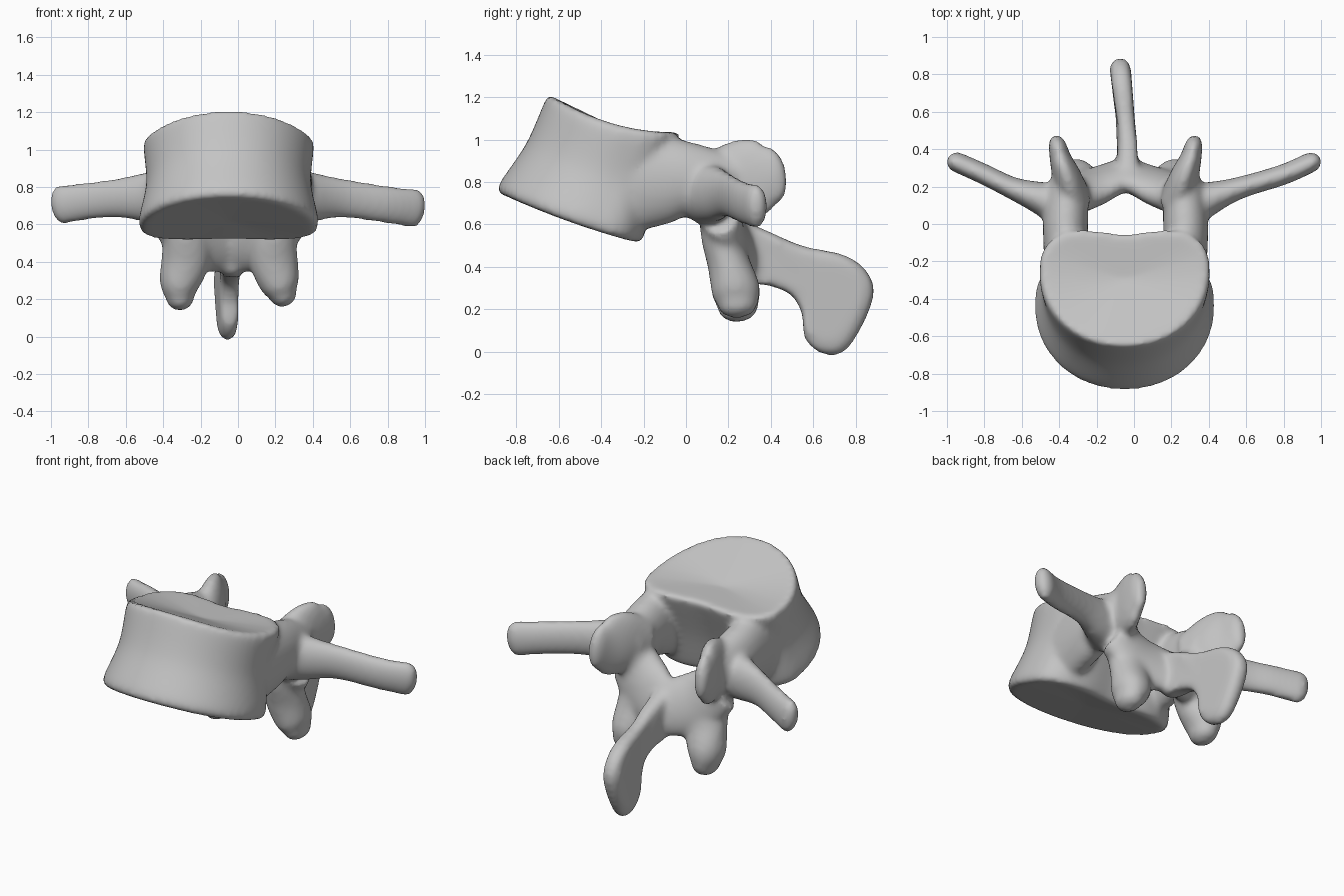
import bpy, bmesh, math
from mathutils import Vector

if "Cube" in bpy.data.objects:
    bpy.data.objects.remove(bpy.data.objects["Cube"], do_unlink=True)

MID = -0.045          # x of the plane of symmetry
SEG = 32
bone = bpy.data.materials.new("bone grey")
bone.use_nodes = True
bone.diffuse_color = (0.55, 0.55, 0.55, 1)
bone.node_tree.nodes["Principled BSDF"].inputs["Base Color"].default_value = (0.55, 0.55, 0.55, 1)
parts = []


def spline(rows, steps=5, closed=False):
    """Catmull-Rom through rows of numbers."""
    n, out = len(rows), []
    pick = (lambda i: rows[i % n]) if closed else (lambda i: rows[max(0, min(n - 1, i))])
    for i in range(n if closed else n - 1):
        p, q, r, s = (pick(i + k) for k in (-1, 0, 1, 2))
        for k in range(steps):
            t = k / steps
            out.append([0.5 * (2 * b + (c - a) * t + (2 * a - 5 * b + 4 * c - d) * t * t
                               + (3 * b - a - 3 * c + d) * t ** 3) for a, b, c, d in zip(p, q, r, s)])
    return out if closed else out + [list(rows[-1])]


def loft(name, rings, dish=(0, 0)):
    """Skin closed rings; each end is a fan around a centre moved by dish in z."""
    bm = bmesh.new()
    loops = [[bm.verts.new(p) for p in ring] for ring in rings]
    n = len(loops[0])
    for lo, hi in zip(loops, loops[1:]):
        for i in range(n):
            bm.faces.new((lo[i], lo[(i + 1) % n], hi[(i + 1) % n], hi[i]))
    for loop, dz in ((loops[0], dish[0]), (loops[-1], dish[1])):
        centre = sum((v.co for v in loop), Vector()) / n
        hub = bm.verts.new(centre + Vector((0, 0, dz)))
        for i in range(n):
            bm.faces.new((loop[i], loop[(i + 1) % n], hub))
    bmesh.ops.recalc_face_normals(bm, faces=bm.faces)
    mesh = bpy.data.meshes.new(name)
    bm.to_mesh(mesh)
    bm.free()
    obj = bpy.data.objects.new(name, mesh)
    bpy.context.collection.objects.link(obj)
    parts.append(obj)


def limb(name, side, stations, wide, cap=0.6):
    """Oval limb; station = offset from midplane, y, z, half size along wide, other half size."""
    rows = spline(stations)
    pts = [Vector((MID + side * r[0], r[1], r[2])) for r in rows]
    wide = Vector((wide[0] * side, wide[1], wide[2]))
    rings = []

    def ring(p, t, a, b):
        u = (wide - t * wide.dot(t)).normalized()
        v = t.cross(u)
        rings.append([p + u * a * math.cos(k * math.tau / SEG) + v * b * math.sin(k * math.tau / SEG)
                      for k in range(SEG)])

    for i, (p, r) in enumerate(zip(pts, rows)):
        t = (pts[min(i + 1, len(pts) - 1)] - pts[max(i - 1, 0)]).normalized()
        ring(p, t, r[3], r[4])
    for k in range(1, 5):      # rounded tip
        ang = k * math.pi / 10
        f = math.cos(ang)
        ring(p + t * cap * r[3] * math.sin(ang), t, r[3] * f, r[4] * f)
    loft(name, rings)


# Vertebral body: kidney-shaped tilted sections
# section = y, z of the widest line, half width, front reach, back reach, slope, curvature
sections = [(-0.46, 0.58, 0.455, 0.41, 0.26, -0.33, 0.15), (-0.45, 0.62, 0.48, 0.43, 0.28, -0.33, 0.15),
            (-0.36, 0.82, 0.44, 0.395, 0.26, -0.3, 0.25), (-0.27, 1.02, 0.455, 0.395, 0.26, -0.21, 0.5),
            (-0.255, 1.055, 0.435, 0.39, 0.25, -0.2, 0.5)]
rings = []
for y, z, w, front, back, slope, curve in spline(sections):
    ring = []
    for k in range(64):
        c, s = math.cos(k * math.tau / 64), math.sin(k * math.tau / 64)
        u = w * math.copysign(abs(c) ** (0.85 if s > 0 else 0.95), c)
        v = back * s ** 0.6 - 0.05 * s * math.exp(-(u / 0.2) ** 2) if s > 0 else front * s
        ring.append((MID - 0.005 + u, y + v, z + v * slope + v * v * curve))
    rings.append(ring)
loft("vertebral_body", rings, dish=(0.02, -0.05))

# Paired processes
for side, label in ((1, "left"), (-1, "right")):
    limb(label + "_pedicle", side,
         [(0.31, -0.27, 0.8, 0.24, 0.12), (0.32, -0.1, 0.81, 0.21, 0.12),
          (0.32, 0.02, 0.81, 0.175, 0.12), (0.31, 0.2, 0.77, 0.16, 0.11)], (0, 0, 1), 0.3)
    limb(label + "_superior_articular_process", side,
         [(0.27, 0.1, 0.78, 0.14, 0.09), (0.31, 0.24, 0.81, 0.185, 0.08),
          (0.345, 0.34, 0.82, 0.185, 0.06), (0.36, 0.4, 0.83, 0.14, 0.05)], (0, 0, 1), 0.55)
    tip = 0.01 * side
    limb(label + "_inferior_articular_process", side,
         [(0.29, 0.15, 0.75, 0.1, 0.1), (0.24, 0.17, 0.55, 0.1, 0.12), (0.235, 0.2, 0.42, 0.1, 0.13),
          (0.265, 0.235, 0.29, 0.115, 0.11), (0.275 + tip, 0.245, 0.215 + tip, 0.095, 0.075)], (0, 1, 0), 0.7)
    limb(label + "_lamina", side,
         [(0.3, 0.15, 0.66, 0.15, 0.1), (0.16, 0.205, 0.54, 0.18, 0.085), (0.0, 0.27, 0.49, 0.16, 0.075)],
         (0, -0.35, 1), 0.2)
    drop = 0.0 if side < 0 else -0.02
    reach = MID * side
    limb(label + "_transverse_process", side,
         [(0.3, 0.08, 0.75, 0.15, 0.14), (0.43, 0.13, 0.745, 0.135, 0.095), (0.6, 0.19, 0.74, 0.105, 0.06),
          (0.8 - reach, 0.265, 0.725 + drop, 0.1, 0.055),
          (0.945 - reach, 0.33, 0.705 + drop, 0.105, 0.054)], (0.15, 0, 1), 0.55)

# Spinous process: side outline with a rounded thickness
outline = [(0.22, 0.62), (0.36, 0.58), (0.55, 0.5), (0.75, 0.455), (0.86, 0.37), (0.885, 0.26),
           (0.82, 0.1), (0.74, -0.005), (0.64, -0.01), (0.56, 0.06), (0.545, 0.18), (0.49, 0.27),
           (0.38, 0.315), (0.24, 0.35)]
edge = spline(outline, 4, closed=True)
rings = []
for f, scale in ((-1, 0.82), (-0.75, 0.94), (-0.3, 1), (0.3, 1), (0.75, 0.94), (1, 0.82)):
    ring = []
    for y, z in edge:
        half = 0.045 + 0.03 * abs(y - 0.5)
        bend = MID + 0.015 - 0.09 * max(0, y - 0.4)
        ring.append((bend + f * half, 0.6 + (y - 0.6) * scale, 0.32 + (z - 0.32) * scale))
    rings.append(ring)
loft("spinous_process", rings)

# Fuse everything into one smooth bone
bpy.ops.object.select_all(action="DESELECT")
for obj in parts:
    obj.select_set(True)
bpy.context.view_layer.objects.active = parts[0]
bpy.ops.object.join()
vertebra = bpy.context.view_layer.objects.active
vertebra.name = "vertebra"
vertebra.data.materials.clear()
vertebra.data.materials.append(bone)
fuse = vertebra.modifiers.new("fuse", "REMESH")
fuse.mode = "VOXEL"
fuse.voxel_size = 0.016
fuse.use_smooth_shade = True
soften = vertebra.modifiers.new("soften", "SMOOTH")
soften.factor = 0.5
soften.iterations = 12
